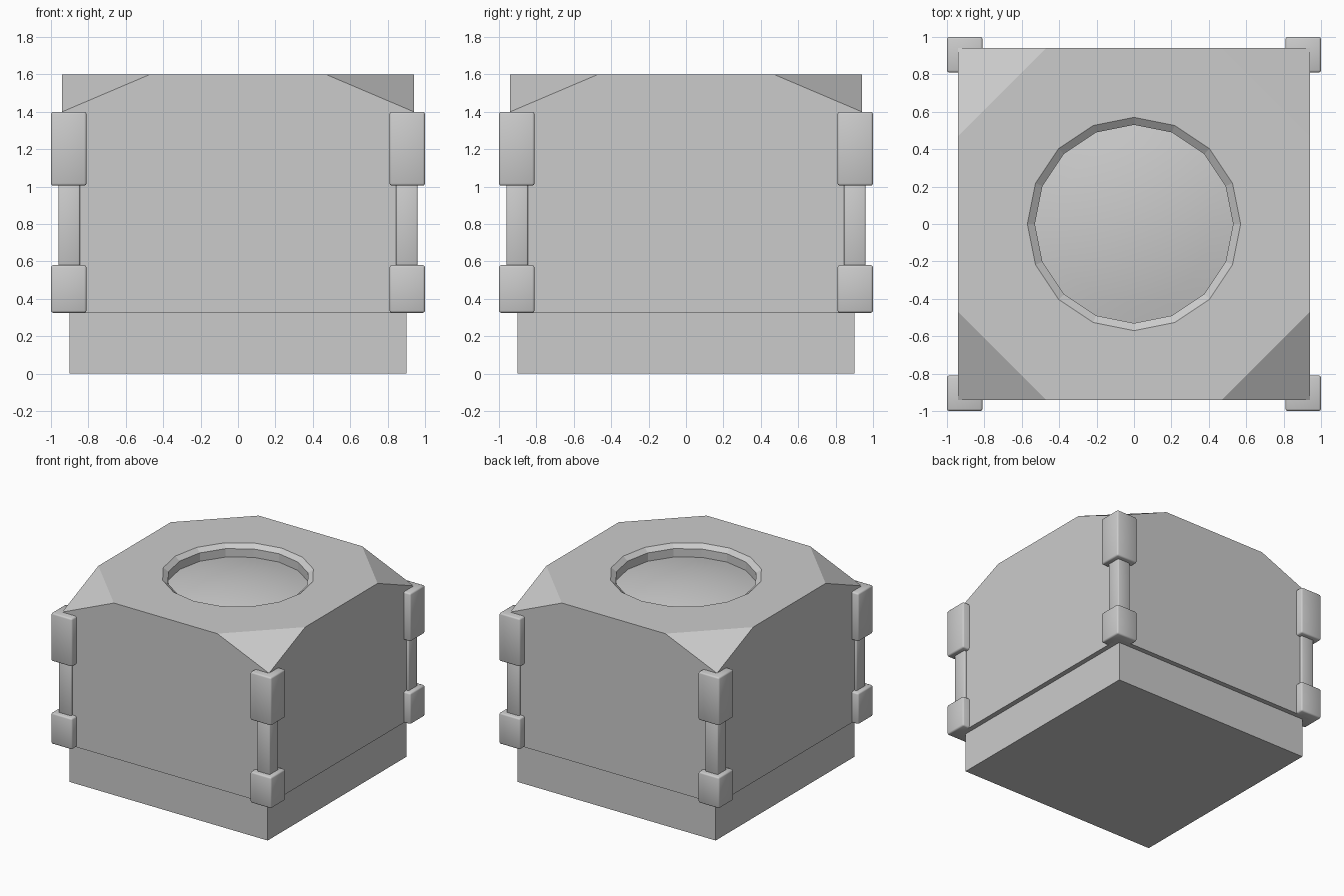
import bpy, bmesh, math

if "Cube" in bpy.data.objects:
    bpy.data.objects.remove(bpy.data.objects["Cube"])

W, CUT = 0.94, 0.47               # body half width, where corner cuts start
Z0, ZC, Z1 = 0.325, 1.40, 1.60    # body bottom, cut corner, top
N = 16                            # sides of the round recess


def finish(bm, name):
    bmesh.ops.recalc_face_normals(bm, faces=bm.faces)
    me = bpy.data.meshes.new(name)
    bm.to_mesh(me)
    bm.free()
    ob = bpy.data.objects.new(name, me)
    bpy.context.collection.objects.link(ob)
    return ob


def box(name, lo, hi, bevel=0.0):
    bm = bmesh.new()
    bmesh.ops.create_cube(bm, size=1)
    for v in bm.verts:
        for i in range(3):
            v.co[i] = lo[i] if v.co[i] < 0 else hi[i]
    if bevel:
        bmesh.ops.bevel(bm, geom=bm.edges[:], offset=bevel, segments=2,
                        profile=0.5, affect='EDGES')
        for f in bm.faces:
            f.smooth = True
    return finish(bm, name)


def ring(bm, r, z):
    return [bm.verts.new((r * math.cos(2 * math.pi * i / N),
                          r * math.sin(2 * math.pi * i / N), z)) for i in range(N)]


def bridge(bm, a, b):
    for i in range(N):
        j = (i + 1) % N
        bm.faces.new((a[i], a[j], b[j], b[i]))


# Plinth
box("plinth", (-0.9, -0.9, 0), (0.9, 0.9, Z0))

# Body with four cut corners and a round recess in the top
bm = bmesh.new()
corners = [(1, 1), (-1, 1), (-1, -1), (1, -1)]
low = [bm.verts.new((x * W, y * W, Z0)) for x, y in corners]
mid = [bm.verts.new((x * W, y * W, ZC)) for x, y in corners]
octo = []
for k, (x, y) in enumerate(corners):
    pair = [(x * W, y * CUT), (x * CUT, y * W)]
    octo += [bm.verts.new((*p, Z1)) for p in (pair if k % 2 == 0 else pair[::-1])]
bm.faces.new(low)
for k in range(4):
    n = (k + 1) % 4
    bm.faces.new((low[k], low[n], mid[n], octo[2 * n], octo[2 * k + 1], mid[k]))
    bm.faces.new((mid[k], octo[2 * k + 1], octo[2 * k]))
rim, lip, floor = ring(bm, 0.57, Z1), ring(bm, 0.53, 1.57), ring(bm, 0.53, 1.50)
for k in range(8):
    c = [rim[(2 * k + s) % N] for s in (3, 2, 1)]
    bm.faces.new((octo[k], octo[(k + 1) % 8], *c))
bridge(bm, rim, lip)
bridge(bm, lip, floor)
bm.faces.new(floor)
finish(bm, "body")

# Shallow domed lens in the recess
bm = bmesh.new()
R, H = 0.53, 0.06
prev = ring(bm, R, 1.501)
for t in (0.8, 0.6, 0.4, 0.2):
    cur = ring(bm, R * t, 1.501 + H * (1 - t * t))
    bridge(bm, prev, cur)
    prev = cur
tip = bm.verts.new((0, 0, 1.501 + H))
for i in range(N):
    bm.faces.new((prev[i], prev[(i + 1) % N], tip))
for f in bm.faces:
    f.smooth = True
finish(bm, "lens")

# Corner brackets: upper block, thin post, lower block
parts = [("upper_block", 0.81, 1.0, 1.005, 1.40, 0.012),
         ("post", 0.845, 0.96, 0.57, 1.015, 0.008),
         ("lower_block", 0.81, 1.0, 0.325, 0.58, 0.012)]
for sx, sy in corners:
    side = ("back" if sy > 0 else "front") + ("_right" if sx > 0 else "_left")
    for name, a, b, z0, z1, bev in parts:
        xs, ys = sorted((sx * a, sx * b)), sorted((sy * a, sy * b))
        box(f"{side}_{name}", (xs[0], ys[0], z0), (xs[1], ys[1], z1), bev)
